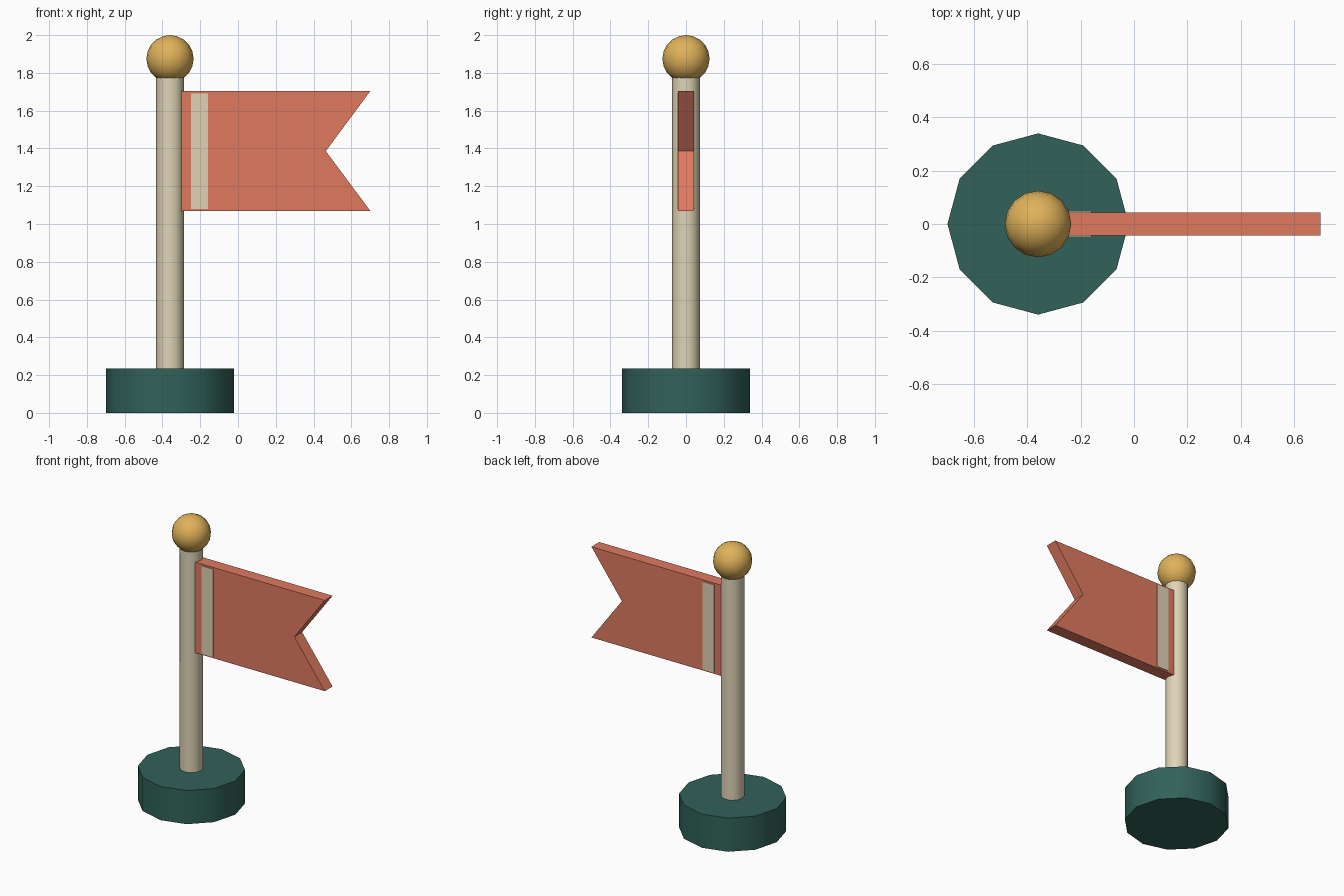
import bpy, bmesh, math

if "Cube" in bpy.data.objects:
    bpy.data.objects.remove(bpy.data.objects["Cube"])

CX = -0.36  # pole axis


def srgb(r, g, b):
    def lin(c):
        c /= 255
        return c / 12.92 if c <= 0.04045 else ((c + 0.055) / 1.055) ** 2.4
    return (lin(r), lin(g), lin(b), 1.0)


def material(name, rgb):
    m = bpy.data.materials.new(name)
    m.diffuse_color = srgb(*rgb)
    m.use_nodes = True
    m.node_tree.nodes["Principled BSDF"].inputs["Base Color"].default_value = m.diffuse_color
    return m


green = material("dark_green", (49, 98, 89))
cream = material("cream", (224, 212, 182))
gold = material("gold", (224, 178, 90))
red = material("coral_red", (224, 122, 96))


def finish(name, mat, smooth=False):
    ob = bpy.context.object
    ob.name = name
    ob.data.materials.append(mat)
    if smooth:
        bpy.ops.object.shade_smooth_by_angle(angle=math.radians(40))
    return ob


def cylinder(name, mat, sides, r, z0, z1):
    bpy.ops.mesh.primitive_cylinder_add(vertices=sides, radius=r, depth=z1 - z0,
                                        location=(CX, 0, (z0 + z1) / 2))
    return finish(name, mat, True)


def box(name, mat, x0, x1, y0, y1, z0, z1):
    bpy.ops.mesh.primitive_cube_add(size=1, location=((x0 + x1) / 2, (y0 + y1) / 2, (z0 + z1) / 2))
    bpy.context.object.scale = (x1 - x0, y1 - y0, z1 - z0)
    bpy.ops.object.transform_apply(location=False, rotation=False)
    return finish(name, mat)


# base and pole
cylinder("base", green, 12, 0.34, 0.0, 0.235)
cylinder("pole", cream, 12, 0.074, 0.22, 1.80)

# ball on top of the pole
bpy.ops.mesh.primitive_uv_sphere_add(segments=16, ring_count=10, radius=0.125,
                                     location=(CX, 0, 1.875))
finish("ball_finial", gold, True)

# swallow-tailed flag: outline extruded through its thickness
T = 0.043
outline = [(-0.30, 1.07), (0.70, 1.07), (0.465, 1.386), (0.70, 1.703), (-0.30, 1.703)]
bm = bmesh.new()
face = bm.faces.new([bm.verts.new((x, -T, z)) for x, z in outline])
ext = bmesh.ops.extrude_face_region(bm, geom=[face])
bmesh.ops.translate(bm, vec=(0, 2 * T, 0),
                    verts=[v for v in ext["geom"] if isinstance(v, bmesh.types.BMVert)])
bmesh.ops.recalc_face_normals(bm, faces=bm.faces)
mesh = bpy.data.meshes.new("flag")
bm.to_mesh(mesh)
bm.free()
flag = bpy.data.objects.new("flag", mesh)
bpy.context.collection.objects.link(flag)
mesh.materials.append(red)

# thin pale band on each side of the flag
for side, y in (("front", -T - 0.002), ("back", T + 0.002)):
    box("flag_band_" + side, cream, -0.25, -0.16, y - 0.003, y + 0.003, 1.08, 1.692)
